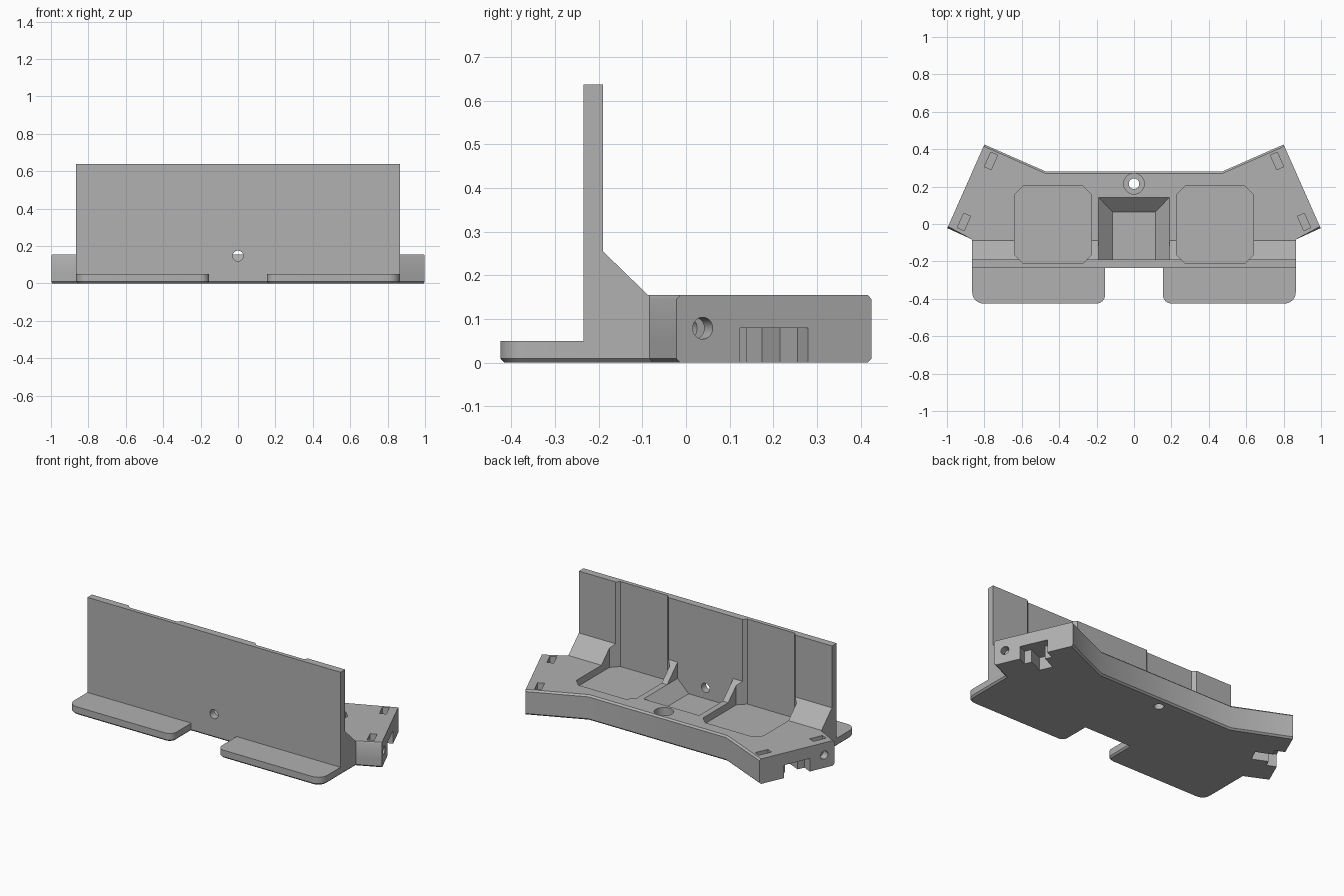
import bpy, bmesh
from math import cos, sin, pi, radians
from mathutils import Vector, Matrix

if "Cube" in bpy.data.objects:
    bpy.data.objects.remove(bpy.data.objects["Cube"], do_unlink=True)

grey = bpy.data.materials.new("plain grey")
grey.use_nodes = True
color = (0.44, 0.44, 0.44, 1)
grey.diffuse_color = color
grey.node_tree.nodes["Principled BSDF"].inputs["Base Color"].default_value = color


def make(name, bm):
    bmesh.ops.recalc_face_normals(bm, faces=bm.faces[:])
    me = bpy.data.meshes.new(name)
    bm.to_mesh(me)
    bm.free()
    me.materials.append(grey)
    ob = bpy.data.objects.new(name, me)
    bpy.context.collection.objects.link(ob)
    return ob


def prism(name, outline, z0, z1, chamfer=None, matrix=None):
    """Extrude a plan outline; chamfer(edge) picks the edges to cut back."""
    bm = bmesh.new()
    face = bm.faces.new([bm.verts.new((x, y, z0)) for x, y in outline])
    top = bmesh.ops.extrude_face_region(bm, geom=[face])["geom"]
    for v in top:
        if isinstance(v, bmesh.types.BMVert):
            v.co.z = z1
    bmesh.ops.recalc_face_normals(bm, faces=bm.faces[:])
    if chamfer:
        edges = [e for e in bm.edges if chamfer(e)]
        bmesh.ops.bevel(bm, geom=edges, offset=0.01, segments=1,
                        profile=0.5, affect='EDGES', clamp_overlap=True)
    if matrix:
        bm.transform(matrix)
    return make(name, bm)


def boolean(target, tool, operation):
    mod = target.modifiers.new(operation.lower(), 'BOOLEAN')
    mod.operation = operation
    mod.solver = 'EXACT'
    mod.object = tool
    bpy.context.view_layer.objects.active = target
    bpy.ops.object.modifier_apply(modifier=mod.name)
    bpy.data.objects.remove(tool, do_unlink=True)


def bore(start, direction, length, radius, sides=32):
    """Round hole cut from start along direction."""
    d = Vector(direction).normalized()
    bm = bmesh.new()
    bmesh.ops.create_cone(bm, cap_ends=True, segments=sides, radius1=radius,
                          radius2=radius, depth=length)
    turn = d.to_track_quat('Z', 'Y').to_matrix().to_4x4()
    bm.transform(Matrix.Translation(Vector(start) + d * length / 2) @ turn)
    boolean(bracket, make("hole_cutter", bm), 'DIFFERENCE')


def box_outline(x0, x1, y0, y1):
    return [(x0, y0), (x1, y0), (x1, y1), (x0, y1)]


def arc(cx, cy, r, a0, a1, n=8):
    return [(cx + r * cos(radians(a0 + (a1 - a0) * i / n)),
             cy + r * sin(radians(a0 + (a1 - a0) * i / n))) for i in range(n + 1)]


def mirrored(half):
    return half + [(-x, y) for x, y in reversed(half)]


def is_end(edge):
    return all(abs(v.co.x) > 0.79 and v.co.y > -0.03 for v in edge.verts) \
        and edge.verts[0].co.x * edge.verts[1].co.x > 0


def flat_at(edge, z):
    return all(abs(v.co.z - z) < 1e-4 for v in edge.verts)


# Sizes
HEIGHT, WALL_TOP, HALF = 0.155, 0.637, 0.865
BACK, FRONT, FOOT = -0.19, -0.235, -0.425
END_A, END_B = Vector((0.998, -0.022)), Vector((0.80, 0.425))
wing = [(HALF, -0.083), tuple(END_A), tuple(END_B), (0.47, 0.28)]

# Lower slab with the two rounded feet
foot = [(0.155, FRONT)] + arc(0.20, FOOT + 0.045, 0.045, 180, 270) \
    + arc(HALF - 0.06, FOOT + 0.06, 0.06, 270, 360)
bracket = prism("mounting_bracket", mirrored(foot + wing), 0, 0.05,
                lambda e: flat_at(e, 0) and not is_end(e))

# Upper body with chamfered wing and back edges
body = prism("upper_body", mirrored([(HALF, FRONT)] + wing), 0.05, HEIGHT,
             lambda e: flat_at(e, HEIGHT) and not is_end(e)
             and max(v.co.y for v in e.verts) > -0.05)
boolean(bracket, body, 'UNION')

# Upright wall with the sloped fillet behind it, extruded across x
profile = [(FRONT, 0.05), (-0.083, 0.05), (-0.083, HEIGHT - 0.004), (BACK, 0.255),
           (BACK, WALL_TOP), (FRONT, WALL_TOP)]
across = Matrix(((0, 0, 1, 0), (1, 0, 0, 0), (0, 1, 0, 0), (0, 0, 0, 1)))
boolean(bracket, prism("wall", profile, -HALF, HALF, matrix=across), 'UNION')

# Central sloped recess
bm = bmesh.new()
for z, hx, y in ((0.08, 0.115, 0.065), (HEIGHT, 0.19, 0.143), (0.7, 0.19, 0.143)):
    for px, py in box_outline(-hx, hx, BACK, y):
        bm.verts.new((px, py, z))
bmesh.ops.convex_hull(bm, input=bm.verts[:])
boolean(bracket, make("recess_cutter", bm), 'DIFFERENCE')

# Stepped centre hole and the wall holes
bore((0, 0.215, -0.1), (0, 0, 1), 0.5, 0.028)
bore((0, 0.215, 0.09), (0, 0, 1), 0.5, 0.055)
for x, z in ((0, 0.147), (-0.745, 0.34), (0.745, 0.34)):
    bore((x, -0.3, z), (0, 1, 0), 0.15, 0.028)

for side in (-1, 1):
    # Square pocket with cut corners, running up into the wall
    cx, cy, h, c = side * 0.433, -0.004, 0.206, 0.045
    corners = [(h, h - c), (h - c, h), (c - h, h), (-h, h - c),
               (-h, c - h), (c - h, -h), (h - c, -h), (h, c - h)]
    pocket = prism("pocket_cutter", [(cx + x, cy + y) for x, y in corners], 0.112, 0.7)
    boolean(bracket, pocket, 'DIFFERENCE')
    bore((cx, cy, -0.1), (0, 0, 1), 0.4, 0.11, 48)
    for sx in (-1, 1):
        for sy in (-1, 1):
            spot = (cx + sx * 0.15, cy + sy * 0.15, -0.1)
            bore(spot, (0, 0, 1), 0.4, 0.018, 20)
            bore(spot, (0, 0, 1), 0.15, 0.048)
    bore((cx, -0.328, -0.1), (0, 0, 1), 0.2, 0.027)

    # Wing end: local frame with u along the end face and n pointing inward
    u = (END_B - END_A).normalized()
    n = Vector((-u.y, u.x))
    length = (END_B - END_A).length

    def place(a, d):
        p = END_A + u * a + n * d
        return (side * p.x, p.y)

    def end_box(a0, a1, d0, d1, z0, z1):
        plan = [place(a, d) for a, d in box_outline(a0, a1, d0, d1)]
        boolean(bracket, prism("end_cutter", plan, z0, z1), 'DIFFERENCE')

    mid = length / 2
    end_box(mid - 0.085, mid + 0.085, -0.05, 0.06, -0.05, 0.08)
    end_box(mid - 0.041, mid + 0.041, 0.04, 0.16, -0.05, 0.08)
    for a in (0.066, length - 0.066):
        end_box(a - 0.042, a + 0.042, 0.048, 0.088, 0.035, 0.2)
        bore((*place(a, -0.05), 0.079), (side * n.x, n.y, 0), 0.2, 0.025)

# Smooth the round holes while keeping flat faces crisp
bpy.ops.object.select_all(action='DESELECT')
bracket.select_set(True)
bpy.context.view_layer.objects.active = bracket
bpy.ops.object.shade_smooth_by_angle(angle=radians(30))
